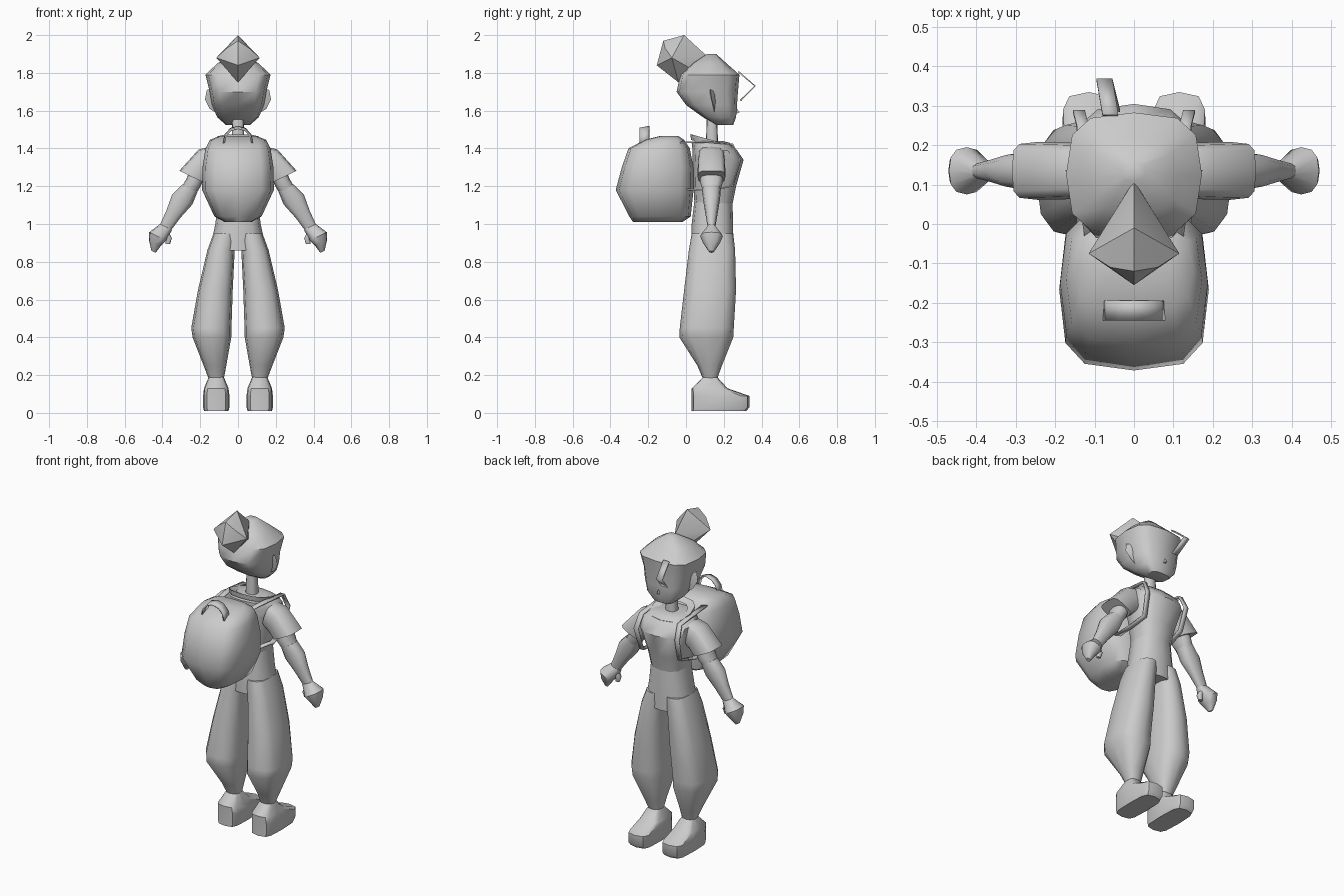
import bpy, bmesh, math
from mathutils import Vector

if "Cube" in bpy.data.objects:
    bpy.data.objects.remove(bpy.data.objects["Cube"], do_unlink=True)

GREY = (.6, .6, .6, 1)
mat = bpy.data.materials.new("plain grey")
mat.use_nodes = True
mat.diffuse_color = GREY
mat.node_tree.nodes["Principled BSDF"].inputs["Base Color"].default_value = GREY

AXIS = .135     # depth of the body's upright axis
SIDES = 12


def finish(name, bm, mirror=False, angle=45):
    bmesh.ops.recalc_face_normals(bm, faces=bm.faces)
    mesh = bpy.data.meshes.new(name)
    bm.to_mesh(mesh)
    bm.free()
    mesh.materials.append(mat)
    ob = bpy.data.objects.new(name, mesh)
    bpy.context.collection.objects.link(ob)
    bpy.ops.object.select_all(action="DESELECT")
    ob.select_set(True)
    bpy.context.view_layer.objects.active = ob
    if mirror:
        ob.modifiers.new("mirror", "MIRROR").use_mirror_merge = False
    bpy.ops.object.shade_smooth_by_angle(angle=math.radians(angle))
    return ob


def ring(centre, u, v, power):
    """Rounded-box ring; a lower power gives squarer corners."""
    def bend(value):
        return math.copysign(abs(value) ** power, value)
    turns = [math.tau * i / SIDES for i in range(SIDES)]
    return [Vector(centre) + Vector(u) * bend(math.cos(a)) + Vector(v) * bend(math.sin(a)) for a in turns]


def level(z, wide, back, front, x=0, power=.75):
    """Horizontal cross-section."""
    return ring((x, (back + front) / 2, z), (wide / 2, 0, 0), (0, (front - back) / 2, 0), power)


def section(x, z, wide, deep, tilt=.45, power=.8):
    """Cross-section of an arm, leaning outward by tilt."""
    half = wide / 2
    return ring((x, AXIS, z), (half * math.cos(tilt), 0, half * math.sin(tilt)), (0, deep / 2, 0), power)


def loft(name, *rings, mirror=False, caps=True):
    bm = bmesh.new()
    loops = [[bm.verts.new(p) for p in r] for r in rings]
    for low, high in zip(loops, loops[1:]):
        for i in range(SIDES):
            bm.faces.new((low[i - 1], low[i], high[i], high[i - 1]))
    if caps:
        bm.faces.new(loops[0])
        bm.faces.new(loops[-1])
    return finish(name, bm, mirror)


def hull(name, points, both_sides=False, mirror=False):
    """Faceted solid round the points, and round their reflections if both_sides."""
    bm = bmesh.new()
    for x, y, z in points:
        bm.verts.new((x, y, z))
        if both_sides and x:
            bm.verts.new((-x, y, z))
    bmesh.ops.convex_hull(bm, input=bm.verts)
    return finish(name, bm, mirror, angle=30)


def ribbon(name, path, wide, mirror=False):
    """Thin strip along a path, widened along one direction."""
    bm = bmesh.new()
    half = Vector(wide) / 2
    pairs = [(bm.verts.new(Vector(p) - half), bm.verts.new(Vector(p) + half)) for p in path]
    for (a, b), (c, d) in zip(pairs, pairs[1:]):
        bm.faces.new((a, b, d, c))
    ob = finish(name, bm, mirror)
    ob.modifiers.new("thickness", "SOLIDIFY").thickness = .008


# Shoes and baggy trousers
loft("shoes",
     level(z=.01, wide=.13, back=.03, front=.32, x=.115, power=.5),
     level(z=.03, wide=.14, back=.03, front=.335, x=.115, power=.5),
     level(z=.09, wide=.14, back=.03, front=.335, x=.115, power=.5),
     level(z=.13, wide=.13, back=.03, front=.22, x=.115, power=.5),
     level(z=.19, wide=.08, back=.09, front=.165, x=.115, power=.6),
     mirror=True)
loft("trouser_legs",
     level(z=.18, wide=.08, back=.09, front=.165, x=.115),
     level(z=.25, wide=.12, back=.06, front=.19, x=.122),
     level(z=.4, wide=.205, back=-.035, front=.25, x=.138),
     level(z=.45, wide=.213, back=-.033, front=.253, x=.141),
     level(z=.65, wide=.184, back=-.01, front=.265, x=.12),
     level(z=.86, wide=.145, back=.015, front=.26, x=.09),
     level(z=.95, wide=.13, back=.03, front=.25, x=.065),
     mirror=True)
loft("trouser_seat",
     level(z=.86, wide=.3, back=.03, front=.25),
     level(z=1, wide=.24, back=.03, front=.25),
     level(z=1.13, wide=.21, back=.045, front=.245))

# Torso, collar and neck
loft("torso",
     level(z=1.1, wide=.21, back=.045, front=.245),
     level(z=1.2, wide=.24, back=.04, front=.265),
     level(z=1.34, wide=.31, back=.035, front=.305),
     level(z=1.39, wide=.33, back=.035, front=.27),
     level(z=1.43, wide=.26, back=.03, front=.23),
     level(z=1.44, wide=.12, back=.08, front=.19))


def collar_ring(z, radius):
    """Ring sloping down toward the chest."""
    return ring((0, AXIS, z), (radius, 0, 0), (0, radius * .9, -radius / 4), .8)


loft("collar", collar_ring(z=1.415, radius=.12), collar_ring(z=1.445, radius=.125),
     collar_ring(z=1.435, radius=.085), caps=False)
loft("neck",
     level(z=1.42, wide=.07, back=.105, front=.17),
     level(z=1.56, wide=.06, back=.11, front=.165))

# Flared sleeves, arms and hands
loft("sleeves",
     section(x=.13, z=1.345, wide=.135, deep=.14, tilt=1.27, power=.6),
     section(x=.18, z=1.32, wide=.16, deep=.145, tilt=1.2, power=.6),
     section(x=.245, z=1.25, wide=.145, deep=.147, power=.5),
     mirror=True)
loft("upper_arms",
     section(x=.21, z=1.28, wide=.09, deep=.12),
     section(x=.235, z=1.22, wide=.085, deep=.12),
     section(x=.265, z=1.17, wide=.085, deep=.09),
     mirror=True)
loft("forearms",
     section(x=.255, z=1.19, wide=.09, deep=.1),
     section(x=.295, z=1.13, wide=.12, deep=.09),
     section(x=.34, z=1.055, wide=.085, deep=.065),
     section(x=.385, z=.98, wide=.065, deep=.04),
     mirror=True)
loft("hands",
     section(x=.38, z=.985, wide=.07, deep=.04),
     section(x=.425, z=.935, wide=.1, deep=.12),
     section(x=.44, z=.9, wide=.07, deep=.09),
     section(x=.447, z=.853, wide=.025, deep=.025),
     mirror=True)
loft("thumbs",
     section(x=.39, z=.955, wide=.05, deep=.04, tilt=0),
     section(x=.365, z=.925, wide=.03, deep=.035, tilt=0),
     section(x=.372, z=.895, wide=.025, deep=.02, tilt=0),
     mirror=True)

# Head with nose, ears and a loose lock of hair
loft("head",
     level(z=1.525, wide=.13, back=.16, front=.25, power=.65),
     level(z=1.565, wide=.22, back=.09, front=.265, power=.65),
     level(z=1.63, wide=.275, back=0, front=.27, power=.65),
     level(z=1.7, wide=.3, back=-.05, front=.275, power=.65),
     level(z=1.79, wide=.345, back=-.03, front=.283, power=.65),
     level(z=1.85, wide=.22, back=.03, front=.215, power=.65),
     level(z=1.9, wide=.06, back=.11, front=.16, power=.65))
hull("nose", [(.015, .25, 1.58), (0, .25, 1.64), (0, .285, 1.59)], both_sides=True)
hull("ears", [(.12, .12, 1.72), (.165, .13, 1.71), (.175, .135, 1.66),
              (.15, .15, 1.61), (.12, .15, 1.59), (.12, .165, 1.7)], mirror=True)
ribbon("hair_lock", [(-.06, .28, 1.81), (-.075, .37, 1.73), (-.055, .29, 1.65)], wide=(.04, 0, 0))

# Top knot: a flared diamond block with a ridged end
bun_root = [(0, .11, 1.89), (.05, .03, 1.82), (0, -.04, 1.75)]
bun_rim = [(0, -.01, 2), (.115, -.075, 1.88), (0, -.155, 1.84)]
bun_end = [(0, -.12, 1.97), (.06, -.11, 1.93)]
hull("hair_bun", bun_root + bun_rim + bun_end, both_sides=True)

# Backpack with carrying handle and shoulder straps
loft("backpack",
     level(z=1.01, wide=.14, back=-.28, front=-.02, power=.6),
     level(z=1.04, wide=.25, back=-.3, front=.025, power=.6),
     level(z=1.18, wide=.38, back=-.372, front=.04, power=.6),
     level(z=1.3, wide=.375, back=-.34, front=.04, power=.6),
     level(z=1.4, wide=.345, back=-.305, front=.02, power=.6),
     level(z=1.445, wide=.3, back=-.22, front=-.01, power=.6),
     level(z=1.465, wide=.2, back=-.14, front=-.04, power=.6))
handle_arch = [(.08 * math.cos(a), -.22, 1.43 + .085 * math.sin(a))
               for a in (math.pi * i / 6 for i in range(7))]
ribbon("pack_handle", handle_arch, wide=(0, .05, .01))
ribbon("shoulder_straps",
       [(.11, -.04, 1.435), (.13, .1, 1.44), (.13, .25, 1.425), (.14, .29, 1.34),
        (.13, .25, 1.2), (.145, .13, 1.17), (.13, 0, 1.18)],
       wide=(.03, 0, 0), mirror=True)
